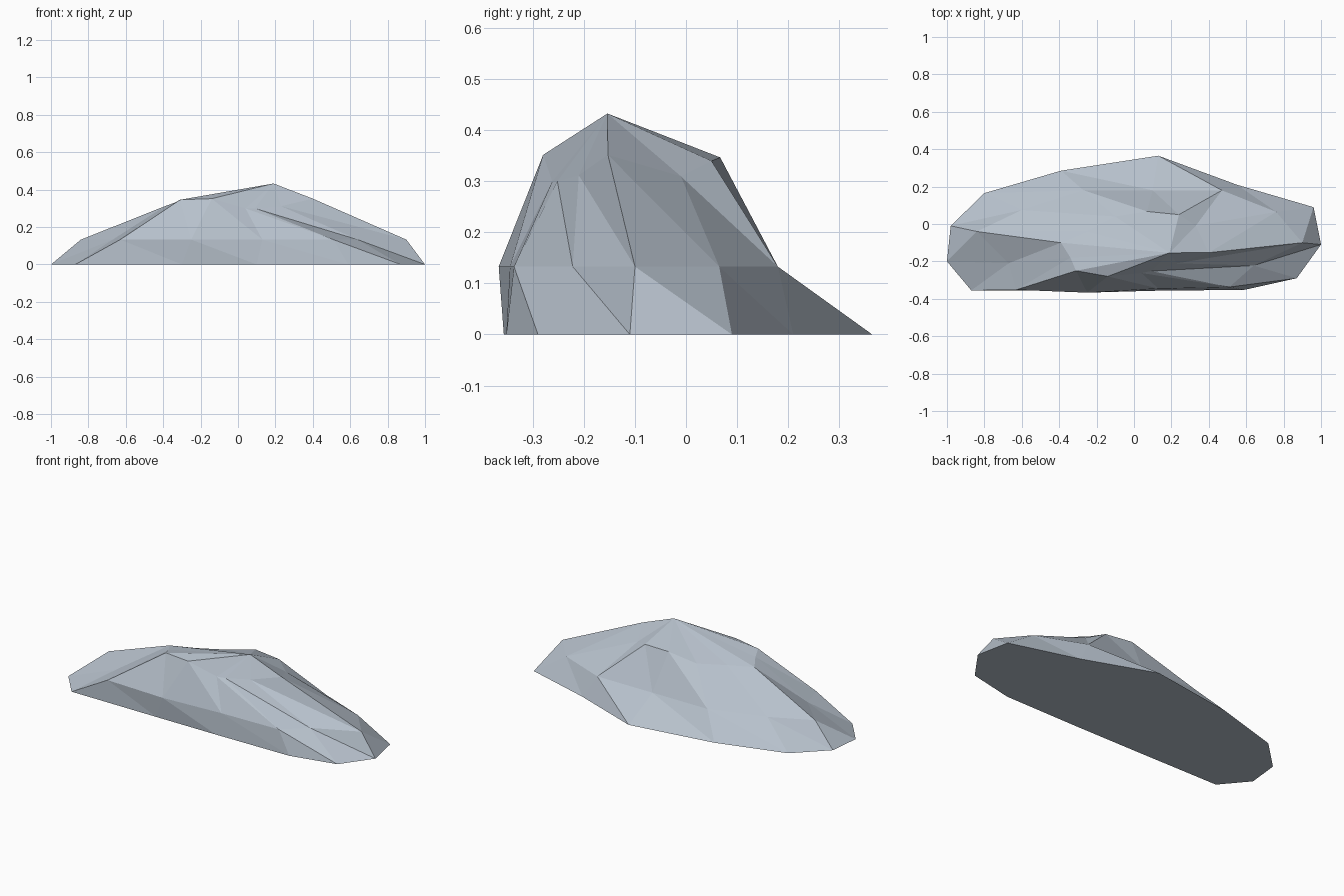
import bpy, bmesh

if "Cube" in bpy.data.objects:
    bpy.data.objects.remove(bpy.data.objects["Cube"])

# Contour rings of the rock, counter-clockwise from the right tip
BASE = [(1, -.11), (.96, .09), (.55, .21), (.13, .365), (-.39, .285), (-.8, .165),
        (-.98, -.01), (-1, -.2), (-.87, -.355), (-.3, -.357), (.1, -.357),
        (.59, -.352), (.87, -.29)]
MIDDLE = [(.9, -.1), (.76, .065), (.47, .18), (.1, .18), (-.27, .18), (-.6, .075),
          (-.84, -.04), (-.67, -.21), (-.63, -.352), (-.25, -.367), (.13, -.345),
          (.51, -.337), (.64, -.222)]
UPPER = [(.4, -.153, .352), (.33, -.01, .31), (.24, .05, .34), (.07, .067, .347),
         (-.1, .04, .31), (-.25, -.04, .31), (-.39, -.1, .312), (-.34, -.18, .33),
         (-.31, -.25, .346), (-.14, -.28, .352), (.04, -.262, .30),
         (.09, -.252, .30), (.23, -.21, .312)]
APEX = (.19, -.154, .433)

bm = bmesh.new()
rings = [[bm.verts.new((x, y, 0)) for x, y in BASE],
         [bm.verts.new((x, y, .133)) for x, y in MIDDLE],
         [bm.verts.new(p) for p in UPPER]]
apex = bm.verts.new(APEX)
n = len(BASE)

# Faceted side bands
for low, high in zip(rings, rings[1:]):
    for i in range(n):
        j = (i + 1) % n
        bm.faces.new((low[i], low[j], high[i]))
        bm.faces.new((low[j], high[j], high[i]))
# Cap fan and flat underside
for i in range(n):
    bm.faces.new((rings[2][i], rings[2][(i + 1) % n], apex))
bm.faces.new(rings[0][::-1])
bmesh.ops.recalc_face_normals(bm, faces=bm.faces)

mesh = bpy.data.meshes.new("rock")
bm.to_mesh(mesh)
bm.free()

# Single stone colour
stone = bpy.data.materials.new("pale blue grey stone")
stone.diffuse_color = (.47, .53, .60, 1)
stone.use_nodes = True
stone.node_tree.nodes["Principled BSDF"].inputs["Base Color"].default_value = stone.diffuse_color
mesh.materials.append(stone)
bpy.context.collection.objects.link(bpy.data.objects.new("rock", mesh))
